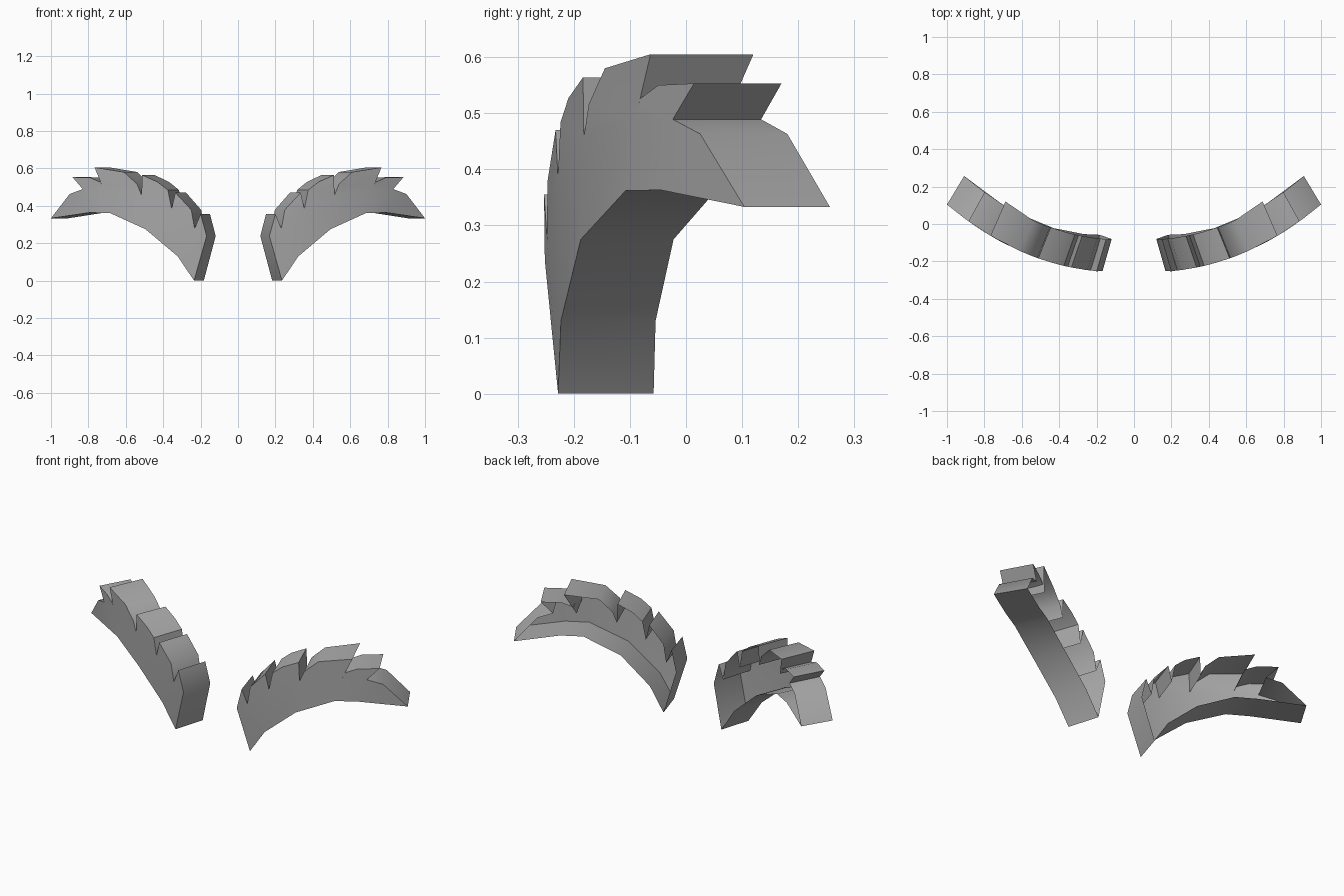
import bpy
import bmesh
import math

if "Cube" in bpy.data.objects:
    bpy.data.objects.remove(bpy.data.objects["Cube"], do_unlink=True)

# One plain grey for everything
grey = bpy.data.materials.new("plain_grey")
grey.use_nodes = True
grey.diffuse_color = (0.4, 0.4, 0.4, 1)
shader = next(n for n in grey.node_tree.nodes if n.type == "BSDF_PRINCIPLED")
shader.inputs["Base Color"].default_value = grey.diffuse_color

# Face outline in x and z: lower edge, notch line, and the points of each tooth
LOWER = [(.235, 0), (.323, .13), (.495, .275), (.687, .362), (.797, .363), (1, .333)]
NOTCHES = [(.168, .238), (.232, .278), (.355, .385), (.516, .457),
           (.72, .491), (.83, .489), (.9, .463)]
TEETH = [
    [(.2, .355)],
    [(.25, .378), (.335, .47)],
    [(.375, .484), (.43, .527), (.512, .564)],
    [(.54, .516), (.61, .58), (.767, .605)],
    [(.735, .526), (.79, .55), (.885, .553)],
]


def front_point(x, z):
    """Sweep the flat outline around the curved brow."""
    y = -.262 + .366 * x ** 2.3 + .07 * max(0, .3 - z)
    return (x, y, z)


def back_point(co):
    """Move a front point backwards, square to the curve."""
    depth = .2 if co.z > .59 else .178
    dx = -.04 - .052 * co.x
    return (co.x + dx, co.y + math.sqrt(depth ** 2 - dx ** 2), co.z)


def build_brow(name, side):
    bm = bmesh.new()

    def row(points):
        return [bm.verts.new(front_point(x, z)) for x, z in points]

    low, notch = row(LOWER), row(NOTCHES)

    # Curved front band below the notches
    bm.faces.new((low[0], low[1], notch[1], notch[0]))
    bm.faces.new((low[1], notch[2], notch[1]))
    for i in range(1, len(low) - 1):
        bm.faces.new((low[i], low[i + 1], notch[i + 2], notch[i + 1]))

    # Pointed teeth above the band
    for i, tooth in enumerate(TEETH):
        bm.faces.new([notch[i], notch[i + 1]] + row(tooth)[::-1])

    # Walls running back from the outline; the back stays open
    rim = [e for e in bm.edges if e.is_boundary]
    back = {v: bm.verts.new(back_point(v.co)) for v in {v for e in rim for v in e.verts}}
    for edge in rim:
        loop = edge.link_loops[0]
        a, b = loop.vert, loop.link_loop_next.vert
        bm.faces.new((b, a, back[a], back[b]))

    # Mirror to the chosen side
    if side < 0:
        for v in bm.verts:
            v.co.x = -v.co.x
        bmesh.ops.reverse_faces(bm, faces=bm.faces[:])

    mesh = bpy.data.meshes.new(name)
    bm.to_mesh(mesh)
    bm.free()
    mesh.materials.append(grey)
    obj = bpy.data.objects.new(name, mesh)
    bpy.context.collection.objects.link(obj)
    bpy.ops.object.select_all(action="DESELECT")
    obj.select_set(True)
    bpy.context.view_layer.objects.active = obj
    bpy.ops.object.shade_smooth_by_angle(angle=math.radians(40))


build_brow("left_brow", 1)
build_brow("right_brow", -1)
